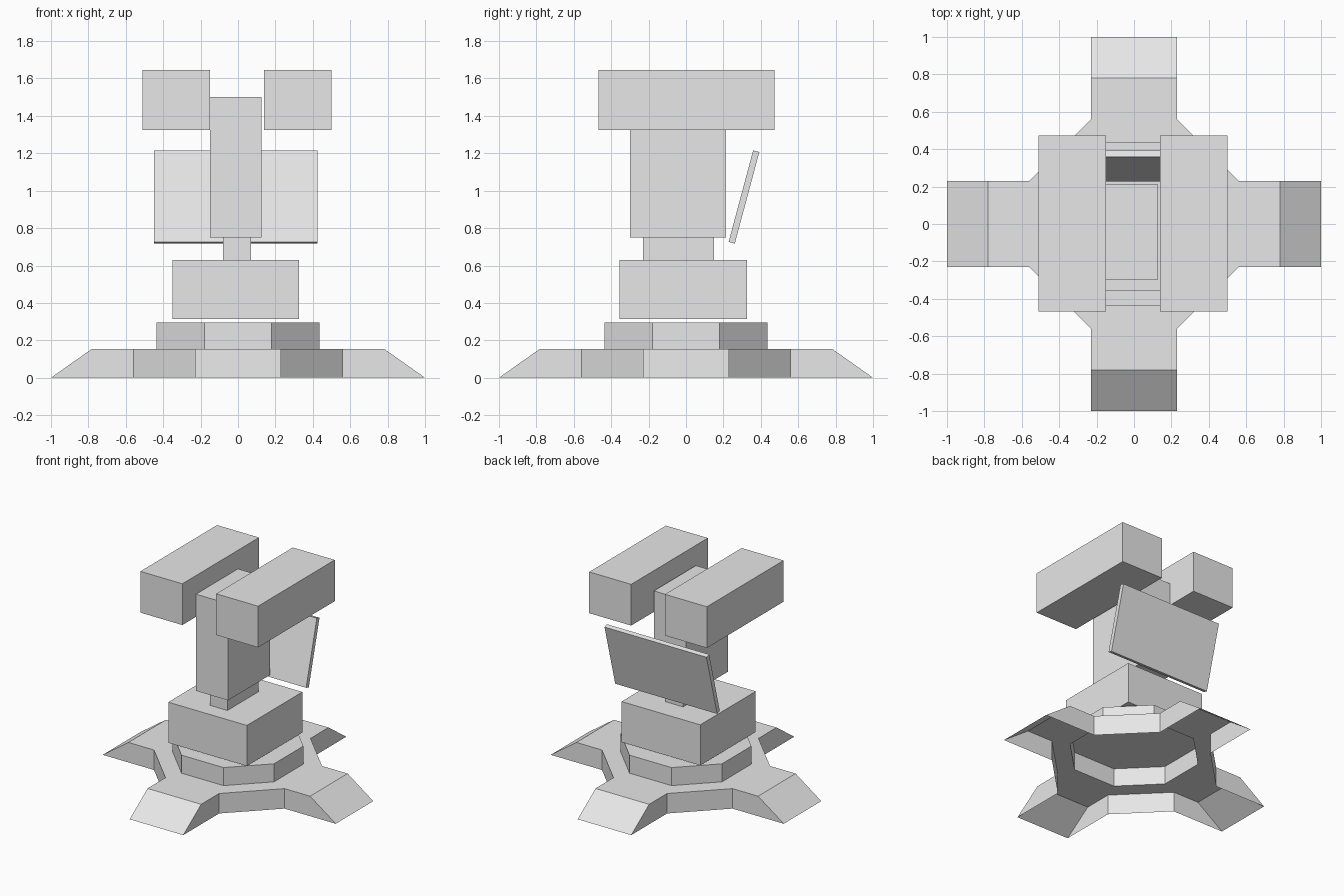
import bpy, bmesh, math
from mathutils import Matrix, Vector

cube = bpy.data.objects.get("Cube")
if cube:
    bpy.data.objects.remove(cube, do_unlink=True)

GREY = (0.8, 0.8, 0.8, 1.0)
grey = bpy.data.materials.new("plain_grey")
grey.use_nodes = True
grey.diffuse_color = GREY
grey.node_tree.nodes["Principled BSDF"].inputs["Base Color"].default_value = GREY


def finish(name, bm):
    mesh = bpy.data.meshes.new(name)
    bm.to_mesh(mesh)
    bm.free()
    mesh.materials.append(grey)
    obj = bpy.data.objects.new(name, mesh)
    bpy.context.collection.objects.link(obj)
    return obj


def box(name, x, y, z, tilt=0.0):
    """Box spanning the given (min, max) ranges, tilted about its own x axis."""
    bm = bmesh.new()
    bmesh.ops.create_cube(bm, size=1)
    size = [r[1] - r[0] for r in (x, y, z)]
    bmesh.ops.scale(bm, vec=size, verts=bm.verts)
    obj = finish(name, bm)
    obj.location = [(r[0] + r[1]) / 2 for r in (x, y, z)]
    obj.rotation_euler.x = tilt
    return obj


# Four-footed stepped base: an open-bottomed shell, one quarter repeated four times
W, NOTCH, TOE, TIP = 0.23, 0.56, 0.78, 1.0     # foot half width and reaches
TW, TR = 0.18, 0.435                           # upper octagon
H1, H2 = 0.155, 0.295                          # step heights
bm = bmesh.new()
for k in range(4):
    turn = Matrix.Rotation(k * math.pi / 2, 3, 'Z')

    def face(*points):
        bm.faces.new([bm.verts.new(turn @ Vector(p)) for p in points])

    # foot: top, sloping toe, two sides
    face((NOTCH, -W, H1), (TOE, -W, H1), (TOE, W, H1), (NOTCH, W, H1))
    face((TOE, -W, H1), (TIP, -W, 0), (TIP, W, 0), (TOE, W, H1))
    face((NOTCH, -W, 0), (TIP, -W, 0), (TOE, -W, H1), (NOTCH, -W, H1))
    face((NOTCH, W, H1), (TOE, W, H1), (TIP, W, 0), (NOTCH, W, 0))
    # wall between neighbouring feet
    face((NOTCH, W, 0), (W, NOTCH, 0), (W, NOTCH, H1), (NOTCH, W, H1))
    # ledge around the upper octagon
    face((TR, -TW, H1), (NOTCH, -W, H1), (NOTCH, W, H1), (TR, TW, H1))
    face((TR, TW, H1), (NOTCH, W, H1), (W, NOTCH, H1), (TW, TR, H1))
    # upper octagon walls and its top
    face((TR, -TW, H1), (TR, TW, H1), (TR, TW, H2), (TR, -TW, H2))
    face((TR, TW, H1), (TW, TR, H1), (TW, TR, H2), (TR, TW, H2))
    face((0, 0, H2), (TR, -TW, H2), (TR, TW, H2), (TW, TR, H2))
bmesh.ops.remove_doubles(bm, verts=bm.verts, dist=1e-4)
bmesh.ops.dissolve_limit(bm, angle_limit=0.01, verts=[v for v in bm.verts if v.co.z > H2 - 0.01],
                         edges=[e for e in bm.edges if all(v.co.z > H2 - 0.01 for v in e.verts)])
finish("footed_base", bm)

# Turret stack
box("turntable_block", (-0.35, 0.325), (-0.355, 0.325), (0.315, 0.63))
box("neck", (-0.08, 0.07), (-0.23, 0.15), (0.63, 0.75))
box("column", (-0.15, 0.125), (-0.30, 0.215), (0.75, 1.50))

# Twin pods at the top
box("right_pod", (-0.51, -0.15), (-0.468, 0.472), (1.325, 1.645))
box("left_pod", (0.14, 0.50), (-0.468, 0.472), (1.325, 1.645))

# Leaning rear panel
box("rear_panel", (-0.45, 0.425), (0.293, 0.327), (0.713, 1.22), tilt=-math.radians(15))
